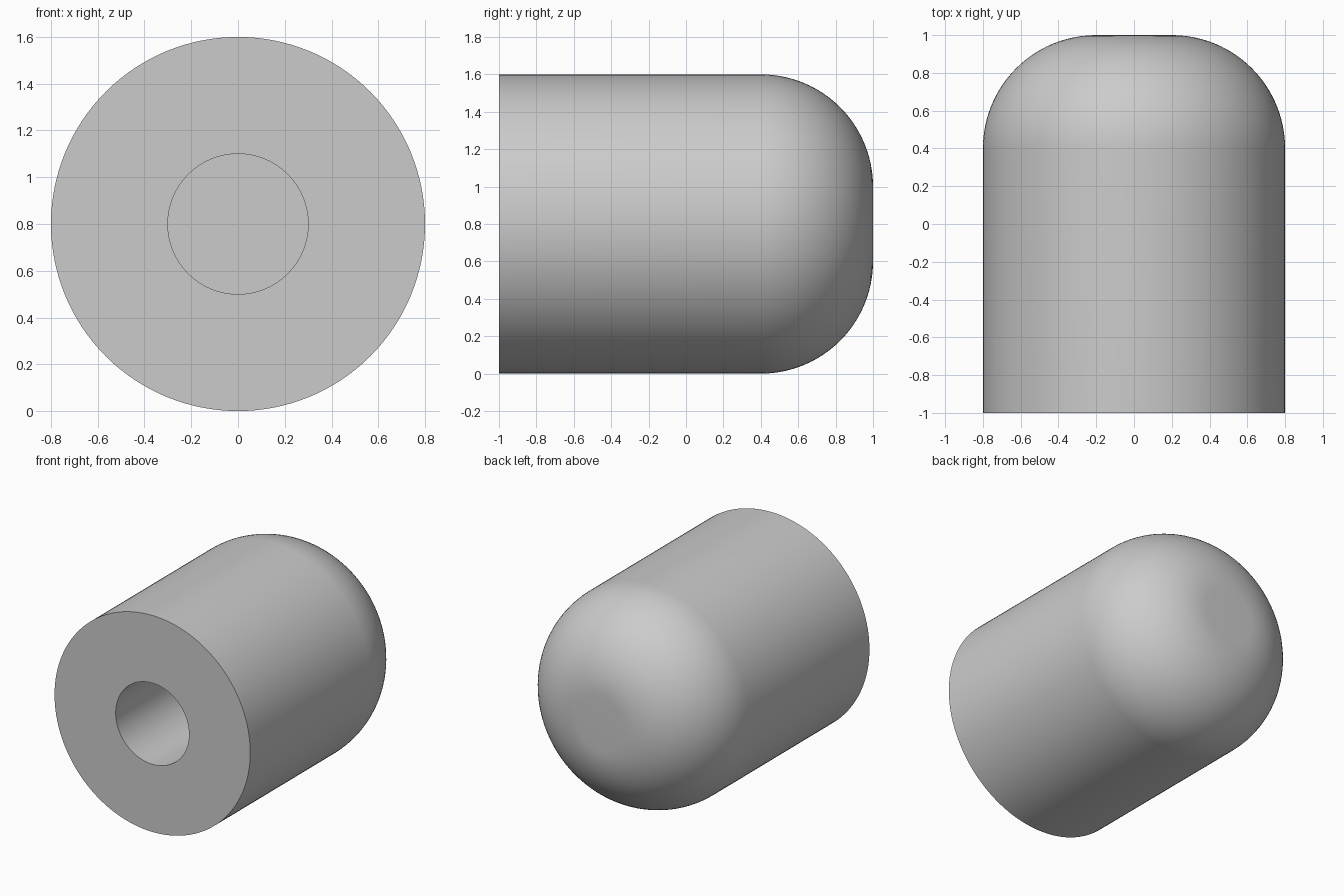
import bpy
import bmesh
from math import cos, sin, pi, radians
from mathutils import Matrix, Vector

cube = bpy.data.objects.get("Cube")
if cube:
    bpy.data.objects.remove(cube, do_unlink=True)

RADIUS, FILLET, BORE = 0.8, 0.6, 0.3
FRONT, BACK, BORE_END = -1.0, 1.0, 0.2
ARC_STEPS, SIDES = 24, 128

grey = bpy.data.materials.new("light grey")
grey.use_nodes = True
colour = (0.6, 0.6, 0.6, 1)
grey.diffuse_color = colour
grey.node_tree.nodes["Principled BSDF"].inputs["Base Color"].default_value = colour

# Half profile as (radius, y): blind bore, flat front, straight side, rounded back
profile = [(0, BORE_END), (BORE, BORE_END), (BORE, FRONT), (RADIUS, FRONT)]
for i in range(ARC_STEPS + 1):
    a = pi / 2 * i / ARC_STEPS
    profile.append((RADIUS - FILLET + FILLET * cos(a), BACK - FILLET + FILLET * sin(a)))
profile.append((0, BACK))

# Spin the profile around the y axis
bm = bmesh.new()
verts = [bm.verts.new((r, y, 0)) for r, y in profile]
edges = [bm.edges.new(pair) for pair in zip(verts, verts[1:])]
bmesh.ops.spin(bm, geom=verts + edges, cent=(0, 0, 0), axis=(0, 1, 0),
               angle=2 * pi, steps=SIDES, use_merge=True)
bmesh.ops.remove_doubles(bm, verts=bm.verts, dist=0.0001)
bmesh.ops.recalc_face_normals(bm, faces=bm.faces)
bmesh.ops.transform(bm, matrix=Matrix.Translation(Vector((0, 0, RADIUS))), verts=bm.verts)

mesh = bpy.data.meshes.new("rounded_cap")
bm.to_mesh(mesh)
bm.free()
mesh.materials.append(grey)
cap = bpy.data.objects.new("rounded_cap", mesh)
bpy.context.collection.objects.link(cap)

# Smooth curved walls, sharp rims
bpy.ops.object.select_all(action="DESELECT")
cap.select_set(True)
bpy.context.view_layer.objects.active = cap
bpy.ops.object.shade_smooth_by_angle(angle=radians(30))
